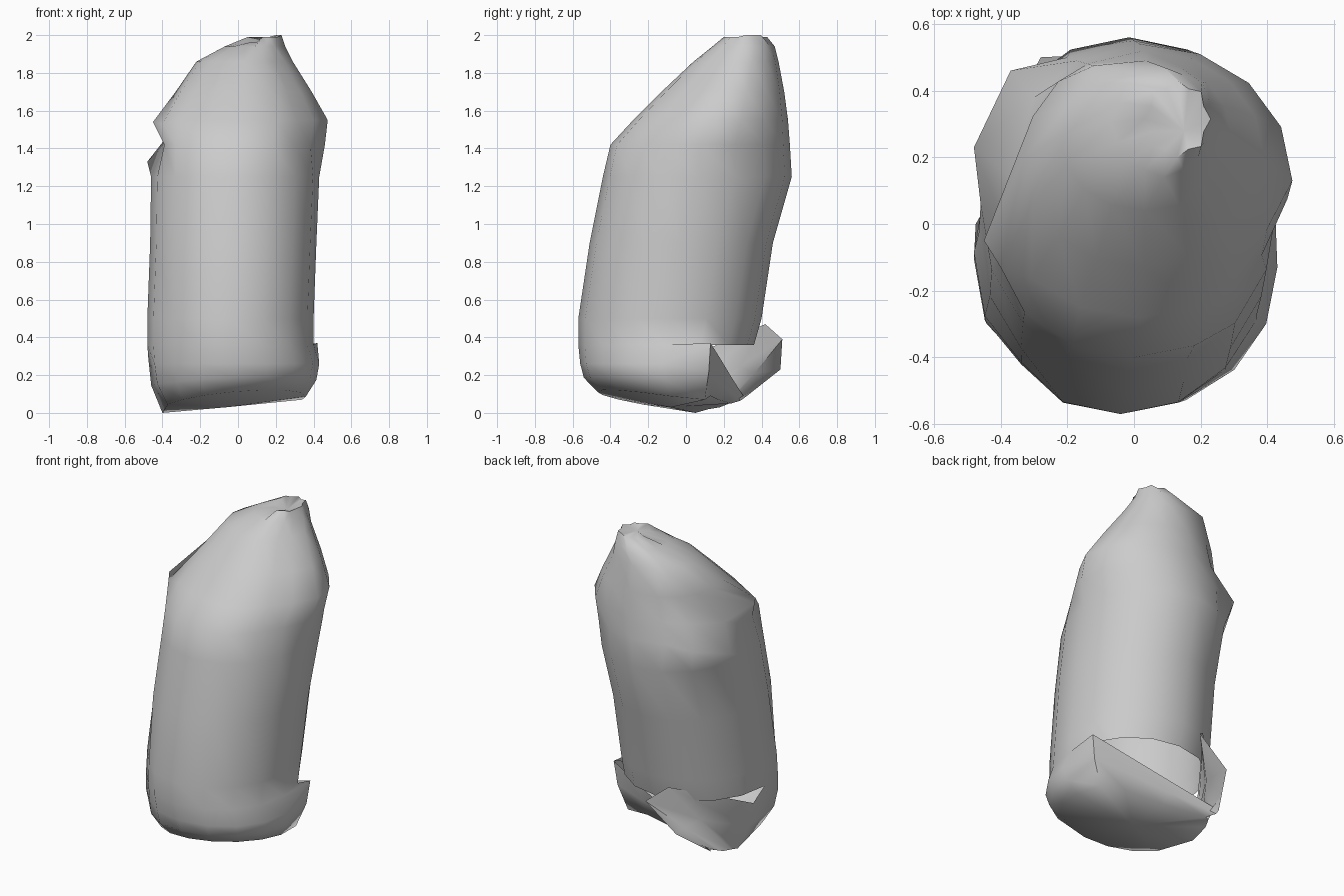
import bpy, bmesh
from math import cos, sin, pi, copysign
from mathutils import Vector

cube = bpy.data.objects.get("Cube")
if cube:
    bpy.data.objects.remove(cube)

SIDES = 16


def make_material(name, value):
    mat = bpy.data.materials.new(name)
    mat.use_nodes = True
    colour = (value, value, value, 1)
    mat.diffuse_color = colour
    mat.node_tree.nodes["Principled BSDF"].inputs["Base Color"].default_value = colour
    return mat


def rounded(value, power):
    return copysign(abs(value) ** power, value)


def section(z, left, right, front, back, power=0.97):
    """One horizontal slice of the sack, as a slightly squared oval."""
    centre_x, centre_y = (left + right) / 2, (front + back) / 2
    half_x, half_y = (right - left) / 2, (back - front) / 2
    points = []
    for i in range(SIDES):
        angle = 2 * pi * i / SIDES
        points.append(Vector((centre_x + half_x * rounded(cos(angle), power),
                              centre_y + half_y * rounded(sin(angle), power), z)))
    return points


def bridge(bm, upper, lower, skipped=()):
    for i in range(SIDES):
        if i not in skipped:
            j = (i + 1) % SIDES
            bm.faces.new((upper[i], lower[i], lower[j], upper[j]))


def fan(bm, ring, centre, flipped=False):
    tip = bm.verts.new(centre)
    for i in range(SIDES):
        pair = [ring[i], ring[(i + 1) % SIDES]]
        bm.faces.new((pair[::-1] if flipped else pair) + [tip])


def replace(ring, first, path):
    for i, point in enumerate(path, start=first):
        ring[i] = Vector(point)


def pull_in(ring, indices, scale):
    """Move some points of a slice toward its middle."""
    centre = sum(ring, Vector()) / SIDES
    for i in indices:
        ring[i].xy = (centre + (ring[i] - centre) * scale).xy


def finish(bm, name, material):
    mesh = bpy.data.meshes.new(name)
    bm.to_mesh(mesh)
    bm.free()
    mesh.materials.append(material)
    obj = bpy.data.objects.new(name, mesh)
    bpy.context.collection.objects.link(obj)
    bpy.ops.object.select_all(action="DESELECT")
    obj.select_set(True)
    bpy.context.view_layer.objects.active = obj
    bpy.ops.object.shade_smooth_by_angle(angle=pi / 3)


grey = make_material("plain grey cloth", 0.6)

# Sack slices from the gathered top down: height, left, right, front, back
slices = {
    "mouth": section(1.99, 0.03, 0.23, 0.2, 0.43),
    "neck": section(1.94, -0.07, 0.25, 0.14, 0.47),
    "collar": section(1.86, -0.22, 0.29, 0.04, 0.49),
    "slope": section(1.7, -0.33, 0.39, -0.13, 0.52),
    "shoulder": section(1.55, -0.44, 0.475, -0.28, 0.54),
    "chest": section(1.42, -0.46, 0.46, -0.4, 0.55),
    "upper": section(1.25, -0.46, 0.43, -0.44, 0.56),
    "middle": section(0.9, -0.465, 0.415, -0.51, 0.46),
    "lower": section(0.5, -0.48, 0.4, -0.57, 0.4),
    "hem": section(0.36, -0.48, 0.4, -0.57, 0.36),
    "lip": section(0.26, -0.475, 0.43, -0.56, 0.3),
    "base": section(0, -0.4, 0.36, -0.47, 0.31),
}

# Soft pleats pinched into the gathered top, uneven around the mouth
pull_in(slices["mouth"], range(1, SIDES, 2), 0.85)
pull_in(slices["neck"], range(1, SIDES, 2), 0.93)
for i in range(8, 12):
    slices["mouth"][i].z -= 0.03
for i in range(3):
    slices["mouth"][i].z += 0.01

# Valley running down the left front, from the gather to the chest
for name in ("neck", "collar", "slope", "shoulder", "chest"):
    pull_in(slices[name], (14, 15), 0.9)

# Flattened front corner low on the right
for name in ("lower", "hem", "lip"):
    pull_in(slices[name], (10,), 0.95)

# Fold of cloth over the back corner, and the notch beside it
slices["collar"][5] = Vector((-0.12, 0.475, 1.87))
slices["slope"][5].xy = (-0.14, 0.48)
replace(slices["shoulder"], 5, ((-0.17, 0.49, 1.55), (-0.3, 0.38, 1.53),
                                (-0.37, 0.14, 1.47), (-0.45, -0.05, 1.54),
                                (-0.4, -0.13, 1.53)))
replace(slices["chest"], 5, ((-0.2, 0.5, 1.42), (-0.37, 0.46, 1.4),
                             (-0.48, 0.23, 1.33), (-0.39, 0, 1.42)))
slices["chest"][9].x = -0.39

# Open lip of the bottom fold: straight across the back, then up the torn flap
replace(slices["lip"], 1, ((0.42, 0.13, 0.37), (0.2, 0.18, 0.29),
                           (-0.08, 0.24, 0.19), (-0.38, 0.31, 0.08),
                           (-0.28, 0.5, 0.23), (-0.07, 0.51, 0.39),
                           (-0.17, 0.42, 0.47), (-0.475, 0, 0.29)))

# Uneven, gently sagging base that rises toward the lip
for p in slices["base"]:
    p.z = 0.036 + 0.09 * p.x + 0.15 * abs(p.y - 0.05)
replace(slices["base"], 1, ((0.34, 0.1, 0.07), (0.18, 0.13, 0.09),
                            (-0.08, 0.17, 0.07), (-0.34, 0.24, 0.05),
                            (-0.37, 0.23, 0.05), (-0.39, 0.18, 0.03),
                            (-0.4, 0.12, 0.02), (-0.4, 0.05, 0)))

# Hollow sack body with the gathered top
bm = bmesh.new()
rings = {name: [bm.verts.new(p) for p in pts] for name, pts in slices.items()}
order = list(rings)
for above, below in zip(order[:-3], order[1:-2]):
    bridge(bm, rings[above], rings[below])
fan(bm, rings["mouth"], (0.15, 0.28, 1.97))

# Bottom fold, left open along the back
bulge = [bm.verts.new((a.lerp(b, 0.5) * 1.05).to_tuple()[:2] + ((a.z + b.z) / 2,))
         for a, b in zip(slices["lip"], slices["base"])]
bridge(bm, rings["hem"], rings["lip"], skipped=range(1, 8))
bridge(bm, rings["lip"], bulge)
bridge(bm, bulge, rings["base"])
fan(bm, rings["base"], (-0.06, -0.08, 0.03), flipped=True)
finish(bm, "sack_body", grey)
